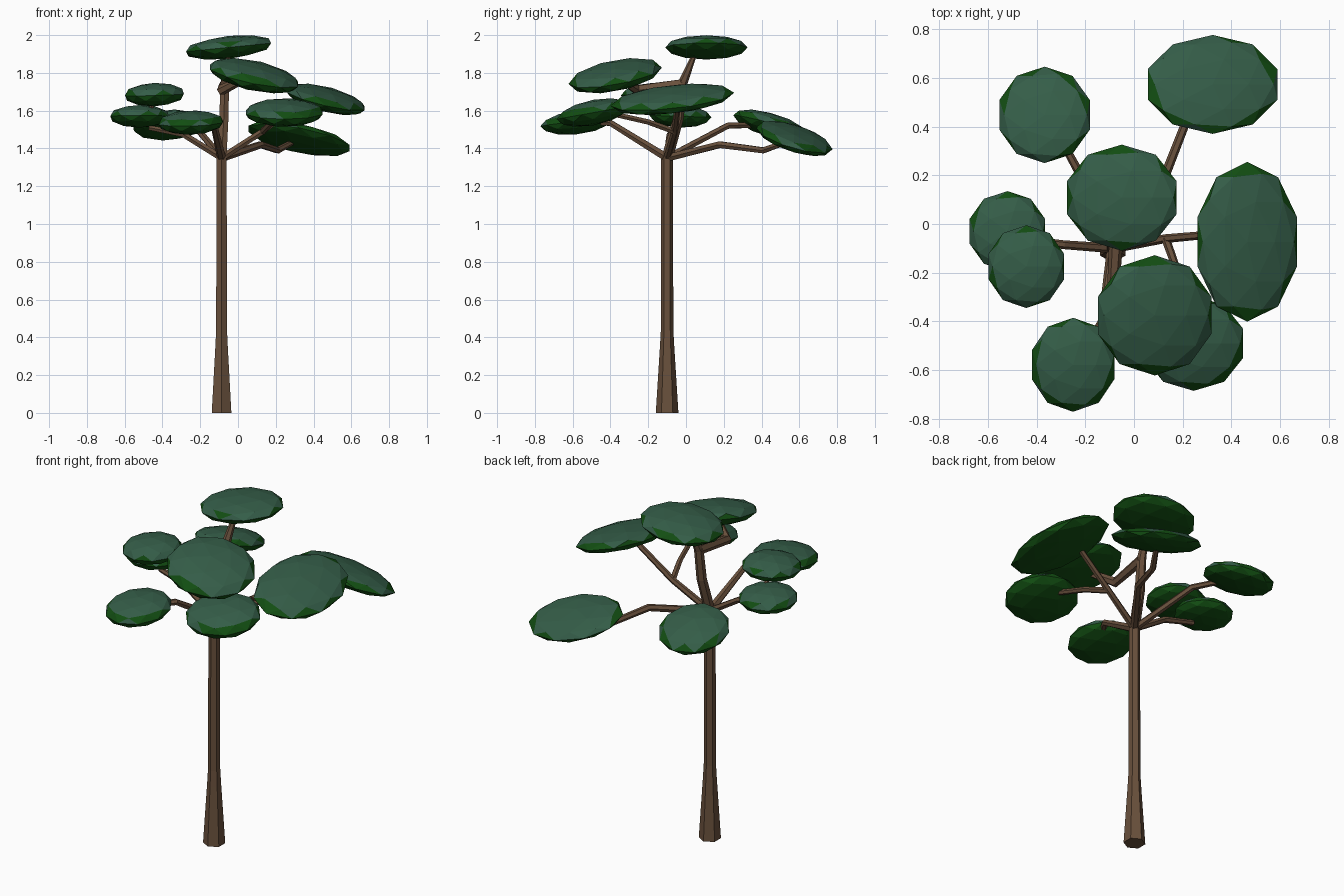
import bpy, bmesh, math, random
from mathutils import Vector

if "Cube" in bpy.data.objects:
    bpy.data.objects.remove(bpy.data.objects["Cube"])

random.seed(4)


def material(name, rgb):
    m = bpy.data.materials.new(name)
    m.diffuse_color = (*rgb, 1)
    m.use_nodes = True
    m.node_tree.nodes["Principled BSDF"].inputs["Base Color"].default_value = m.diffuse_color
    return m


bark = material("bark", (0.14, 0.08, 0.045))
leaf_top = material("leaf_top", (0.035, 0.11, 0.065))
leaf_under = material("leaf_under", (0.006, 0.075, 0.006))


def finish(bm, name, mats):
    bmesh.ops.recalc_face_normals(bm, faces=bm.faces)
    me = bpy.data.meshes.new(name)
    bm.to_mesh(me)
    bm.free()
    for m in mats:
        me.materials.append(m)
    bpy.context.collection.objects.link(bpy.data.objects.new(name, me))


def tube(name, pts, radii, sides=6):
    """Faceted tube through pts with one radius per point."""
    bm = bmesh.new()
    pts = [Vector(p) for p in pts]
    d = (pts[-1] - pts[0]).normalized()
    ref = Vector((1, 0, 0)) if abs(d.y) > 0.7 else Vector((0, 1, 0))
    rings = []
    for i, (p, r) in enumerate(zip(pts, radii)):
        t = Vector()
        if i > 0:
            t += (p - pts[i - 1]).normalized()
        if i < len(pts) - 1:
            t += (pts[i + 1] - p).normalized()
        t.normalize()
        u = (ref - t * ref.dot(t)).normalized()
        v = t.cross(u)
        rings.append([bm.verts.new(p + r * (math.cos(a) * u + math.sin(a) * v))
                      for a in (math.tau * k / sides for k in range(sides))])
    for a, b in zip(rings, rings[1:]):
        for k in range(sides):
            n = (k + 1) % sides
            bm.faces.new((a[k], a[n], b[n], b[k]))
    bm.faces.new(rings[0])
    bm.faces.new(rings[-1])
    finish(bm, name, [bark])


def pad(name, centre, half, slope):
    """Flattened faceted leaf pad, tilted by slopes along x and y."""
    bm = bmesh.new()
    bmesh.ops.create_icosphere(bm, subdivisions=2, radius=1)
    for f in bm.faces:
        f.material_index = int(f.calc_center_median().z < random.uniform(0.0, 0.5))
    for v in bm.verts:
        x, y = v.co.x * half[0], v.co.y * half[1]
        z = v.co.z * half[2] + slope[0] * x + slope[1] * y
        v.co = Vector(centre) + Vector((x, y, z))
    finish(bm, name, [leaf_top, leaf_under])


# Trunk with flared foot
X, Y = -0.087, -0.1
tube("trunk", [(X, Y, 0), (X, Y, 0.35), (X, Y, 0.44), (X, Y, 1.36)],
     [0.06, 0.038, 0.033, 0.031])

# Branches
top = (X, Y, 1.35)
fork_right = (0.13, -0.06, 1.49)
fork_up = (-0.07, -0.02, 1.74)
tube("branch_top", [top, (-0.075, -0.04, 1.56), fork_up, (-0.05, 0.05, 1.91)],
     [0.03, 0.028, 0.026, 0.012])
tube("branch_front", [fork_up, (-0.085, -0.26, 1.71), (0.04, -0.35, 1.77)],
     [0.03, 0.028, 0.02])
tube("branch_right", [top, fork_right, (0.35, -0.04, 1.66)], [0.02, 0.018, 0.016])
tube("branch_front_right", [fork_right, (0.18, -0.2, 1.54), (0.24, -0.42, 1.59)],
     [0.018, 0.016, 0.015])
tube("branch_back_right", [top, (0.12, 0.18, 1.42), (0.21, 0.41, 1.39), (0.3, 0.55, 1.44)],
     [0.022, 0.02, 0.018, 0.015])
tube("branch_back_left", [top, (-0.23, 0.22, 1.52), (-0.34, 0.42, 1.525)],
     [0.02, 0.018, 0.015])
tube("branch_left", [top, (-0.29, -0.085, 1.475), (-0.47, -0.06, 1.51)],
     [0.02, 0.018, 0.015])
tube("branch_left_upper", [(-0.47, -0.06, 1.53), (-0.45, -0.13, 1.67)], [0.015, 0.012])
tube("branch_front_left", [top, (-0.13, -0.4, 1.535), (-0.22, -0.54, 1.54)],
     [0.024, 0.018, 0.015])

# Leaf pads: centre, half sizes, slopes
pads = {
    "top": ((-0.05, 0.108, 1.935), (0.237, 0.218, 0.061), (0.1, 0.0)),
    "front": ((0.085, -0.375, 1.785), (0.245, 0.247, 0.07), (-0.195, 0.175)),
    "right": ((0.465, -0.073, 1.66), (0.215, 0.328, 0.06), (-0.23, 0.106)),
    "front_right": ((0.245, -0.49, 1.59), (0.213, 0.195, 0.068), (0.0, 0.18)),
    "front_left": ((-0.25, -0.578, 1.537), (0.178, 0.193, 0.062), (0.03, 0.1)),
    "back_right": ((0.323, 0.573, 1.453), (0.28, 0.203, 0.055), (-0.19, -0.28)),
    "back_left": ((-0.367, 0.448, 1.524), (0.195, 0.198, 0.064), (0.06, -0.26)),
    "left": ((-0.52, -0.03, 1.57), (0.163, 0.165, 0.06), (0.0, -0.03)),
    "left_upper": ((-0.442, -0.175, 1.685), (0.163, 0.17, 0.062), (0.03, 0.03)),
}
for name, args in pads.items():
    pad("leaf_pad_" + name, *args)
